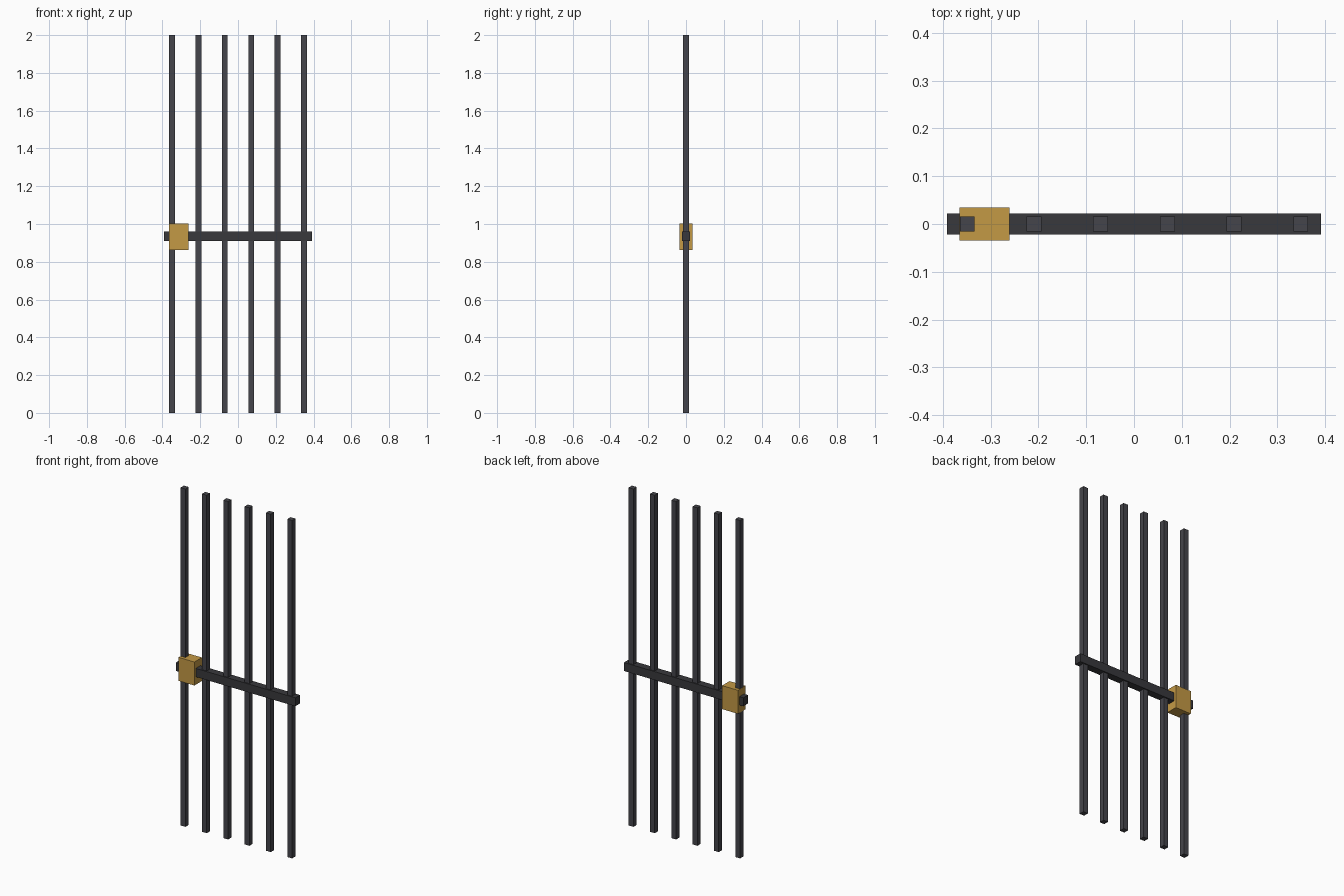
import bpy

if "Cube" in bpy.data.objects:
    bpy.data.objects.remove(bpy.data.objects["Cube"])


def material(name, color):
    m = bpy.data.materials.new(name)
    m.diffuse_color = color
    m.use_nodes = True
    m.node_tree.nodes["Principled BSDF"].inputs["Base Color"].default_value = m.diffuse_color
    return m


def box(name, center, size, mat):
    bpy.ops.mesh.primitive_cube_add(size=1, location=center)
    ob = bpy.context.object
    ob.name = name
    ob.scale = size
    bpy.ops.object.transform_apply(location=False, rotation=False, scale=True)
    ob.data.materials.append(mat)
    return ob


iron = material("iron", (0.06, 0.06, 0.07, 1))
dark_iron = material("dark_iron", (0.04, 0.04, 0.045, 1))
brass = material("brass", (0.55, 0.32, 0.06, 1))

# Six evenly spaced vertical bars
for i in range(6):
    box(f"bar_{i + 1}", (-0.349 + i * 0.1396, 0, 1), (0.031, 0.031, 2), iron)

# Horizontal rail through the bars
box("cross_rail", (0, 0, 0.935), (0.782, 0.044, 0.05), dark_iron)

# Lock housing at the left end
box("lock_box", (-0.313, 0, 0.933), (0.104, 0.07, 0.139), brass)
